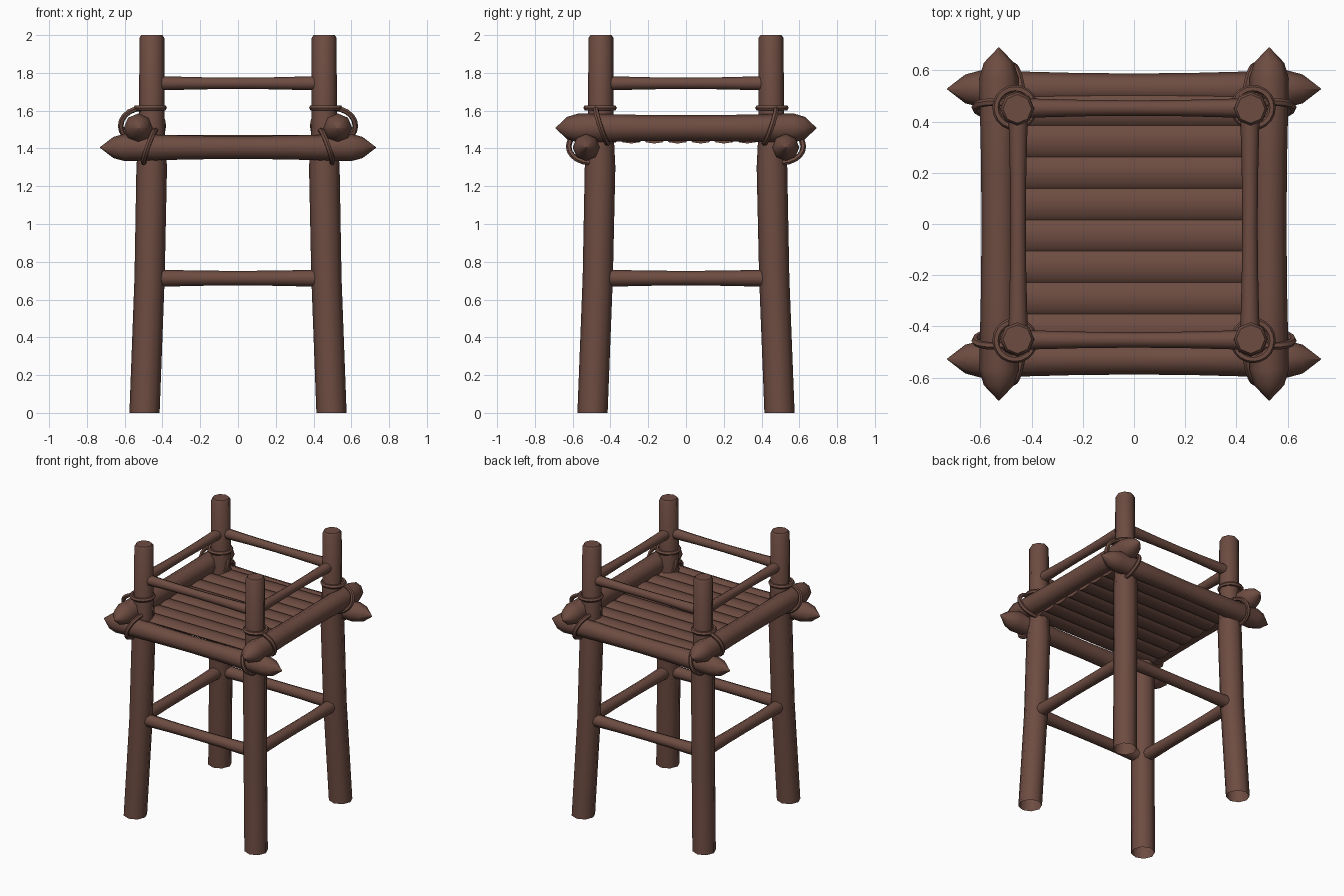
import bpy, math
from mathutils import Vector

if "Cube" in bpy.data.objects:
    bpy.data.objects.remove(bpy.data.objects["Cube"])

wood = bpy.data.materials.new("brown wood")
wood.diffuse_color = (0.153, 0.072, 0.053, 1)
wood.use_nodes = True
wood.node_tree.nodes["Principled BSDF"].inputs["Base Color"].default_value = wood.diffuse_color
X, Y, Z = Vector((1, 0, 0)), Vector((0, 1, 0)), Vector((0, 0, 1))


def make(name, verts, faces):
    me = bpy.data.meshes.new(name)
    me.from_pydata(verts, [], faces)
    me.materials.append(wood)
    ob = bpy.data.objects.new(name, me)
    bpy.context.collection.objects.link(ob)
    bpy.ops.object.select_all(action='DESELECT')
    ob.select_set(True)
    bpy.context.view_layer.objects.active = ob
    bpy.ops.object.shade_smooth_by_angle(angle=math.radians(50))
    return ob


def log(name, rings, u, v, sides=8, caps=(True, True)):
    """Skin of (centre, radius) rings; u x v points along the log."""
    verts, faces = [], []
    for c, r in rings:
        for k in range(sides):
            a = 2 * math.pi * k / sides
            verts.append(Vector(c) + r * (u * math.cos(a) + v * math.sin(a)))
    for i in range(len(rings) - 1):
        for k in range(sides):
            a, b = i * sides + k, i * sides + (k + 1) % sides
            faces.append((a, b, b + sides, a + sides))
    n = (len(rings) - 1) * sides
    if caps[0]:
        faces.append(tuple(reversed(range(sides))))
    if caps[1]:
        faces.append(tuple(range(n, n + sides)))
    return make(name, verts, faces)


def along(axis, half, y, z):
    """Centre point on a log running along x or y."""
    return (half, y, z) if axis == 'x' else (y, half, z)


def straight_log(name, axis, profile, off, z, flat=1.0):
    """Symmetric log from a half profile of (distance, radius)."""
    prof = [(-d, r) for d, r in reversed(profile) if d > 0] + list(profile)
    rings = [(along(axis, d, off, z), r) for d, r in prof]
    u, v = (Y, Z * flat) if axis == 'x' else (Z * flat, X)
    return log(name, rings, u, v)


def rope(name, c, u, v, tube=0.015, seg=20, sides=6):
    c, u, v = Vector(c), Vector(u), Vector(v)
    n = u.cross(v).normalized()
    verts, faces = [], []
    for i in range(seg):
        a = 2 * math.pi * i / seg
        p = u * math.cos(a) + v * math.sin(a)
        d = p.normalized()
        for k in range(sides):
            b = 2 * math.pi * k / sides
            verts.append(c + p + tube * (d * math.cos(b) + n * math.sin(b)))
            i2, k2 = (i + 1) % seg, (k + 1) % sides
            faces.append((i * sides + k, i2 * sides + k,
                          i2 * sides + k2, i * sides + k2))
    return make(name, verts, faces)


# corner posts and rope lashings
post = [(.495, .495, 0, .08), (.468, .467, .72, .08), (.457, .455, 1.3, .081),
        (.456, .452, 1.5, .068), (.456, .45, 1.985, .066), (.456, .45, 2.0, .056)]
for sx in (-1, 1):
    for sy in (-1, 1):
        tag = ("front" if sy < 0 else "back") + ("_left" if sx < 0 else "_right")
        log(tag + "_post", [((sx * x, sy * y, z), r) for x, y, z, r in post],
            X, Y, caps=(False, True))
        # handedness keeps rope normals outward on mirrored corners
        m = lambda x, y, z: (sx * x, sy * y, z)
        rope(tag + "_post_rope", m(.465, .455, 1.615), (.074, 0, 0), (0, .074, 0))
        rope(tag + "_side_beam_rope", m(.508, .445, 1.52), m(.113, .01, 0), m(0, .03, .092))
        rope(tag + "_cross_beam_rope", m(.468, .508, 1.41), m(.01, .113, 0), m(-.03, 0, .085))

for s, fb, lr in ((-1, "front", "left"), (1, "back", "right")):
    # sharpened platform beams
    straight_log(fb + "_beam", 'x', [(0, .06), (.25, .063), (.6, .072), (.66, .056), (.73, .002)],
                 s * .528, 1.405)
    straight_log(lr + "_beam", 'y', [(0, .068), (.25, .07), (.57, .077), (.63, .059), (.69, .002)],
                 s * .528, 1.508)
    # hand rails and lower braces
    for axis, side in (('x', fb), ('y', lr)):
        straight_log(side + "_hand_rail", axis, [(0, .03), (.2, .032), (.43, .038)], s * .453, 1.745)
        straight_log(side + "_brace", axis, [(0, .039), (.2, .04), (.45, .046)], s * .468, .713)

# floor logs
for i in range(8):
    straight_log("floor_log_%d" % (i + 1), 'x', [(0, .062), (.5, .062)],
                 -.414 + i * .123, 1.449, flat=.37)
